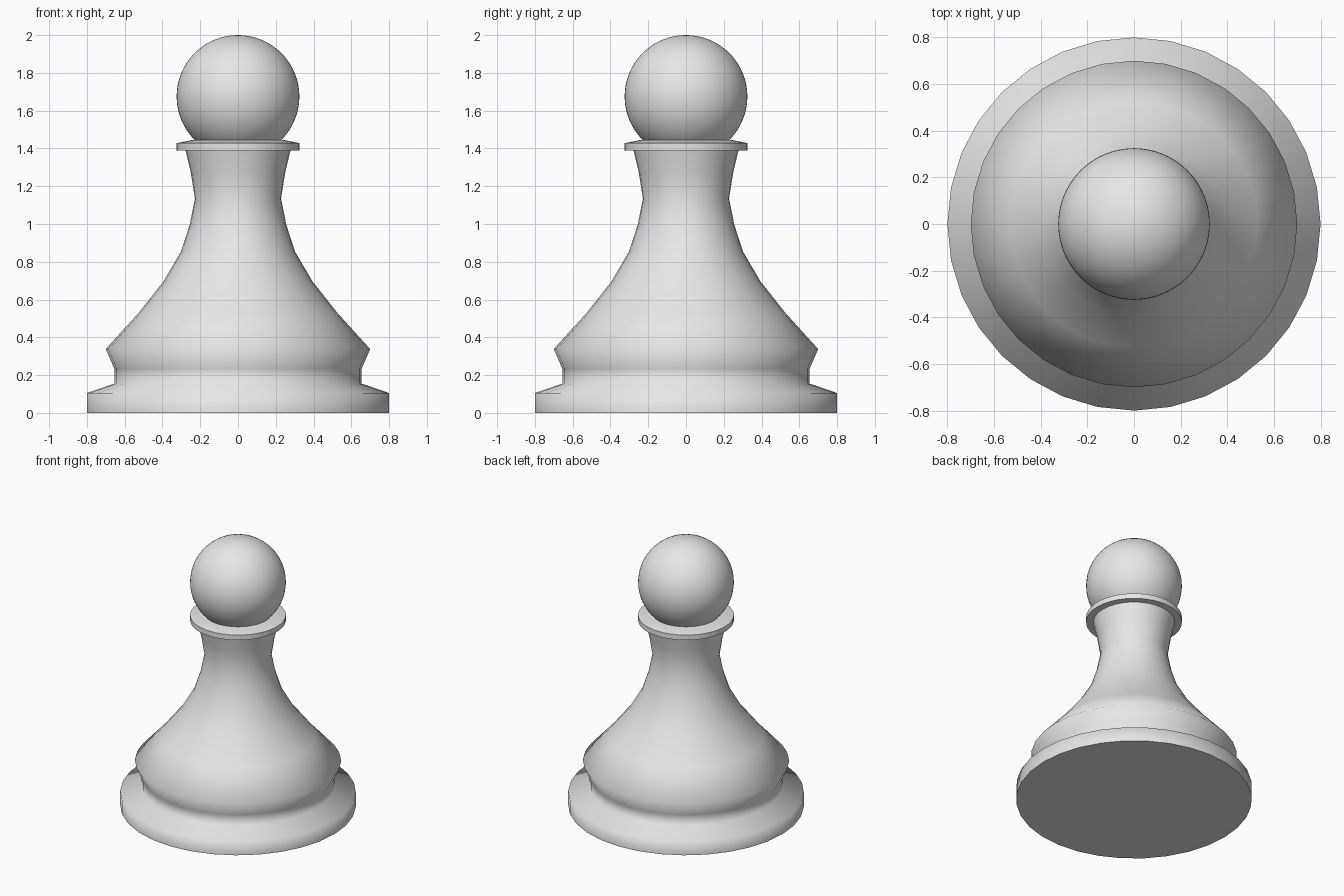
import bpy, bmesh, math

if "Cube" in bpy.data.objects:
    bpy.data.objects.remove(bpy.data.objects["Cube"])

grey = bpy.data.materials.new("light grey")
grey.diffuse_color = (0.8, 0.8, 0.8, 1)
grey.use_nodes = True
grey.node_tree.nodes["Principled BSDF"].inputs["Base Color"].default_value = grey.diffuse_color


def lathe(name, profile, segments, angle):
    """Spin a list of (radius, height) points into a closed capped solid."""
    bm = bmesh.new()
    rings = []
    for r, z in profile:
        rings.append([bm.verts.new((r * math.cos(2 * math.pi * i / segments),
                                    r * math.sin(2 * math.pi * i / segments), z))
                      for i in range(segments)])
    for low, high in zip(rings, rings[1:]):
        for i in range(segments):
            j = (i + 1) % segments
            bm.faces.new((low[i], low[j], high[j], high[i]))
    bm.faces.new(rings[0][::-1])
    bm.faces.new(rings[-1])
    me = bpy.data.meshes.new(name)
    bm.to_mesh(me)
    bm.free()
    finish(bpy.data.objects.new(name, me), angle, True)


def finish(ob, angle, link=False):
    if link:
        bpy.context.collection.objects.link(ob)
    ob.data.materials.append(grey)
    bpy.ops.object.select_all(action='DESELECT')
    ob.select_set(True)
    bpy.context.view_layer.objects.active = ob
    bpy.ops.object.shade_smooth_by_angle(angle=math.radians(angle))


# Base, flared body and neck
lathe("body", [(0.80, 0), (0.80, 0.105), (0.655, 0.155), (0.655, 0.235),
               (0.70, 0.338), (0.53, 0.525), (0.395, 0.695), (0.302, 0.854),
               (0.255, 0.998), (0.228, 1.135), (0.25, 1.273), (0.278, 1.39)], 32, 80)

# Collar disc under the head
lathe("collar", [(0.27, 1.388), (0.325, 1.39), (0.325, 1.428), (0.235, 1.446)], 48, 60)

# Round head
bpy.ops.mesh.primitive_uv_sphere_add(segments=64, ring_count=32, radius=0.325,
                                     location=(0, 0, 1.675))
head = bpy.context.object
head.name = "head"
finish(head, 60)
